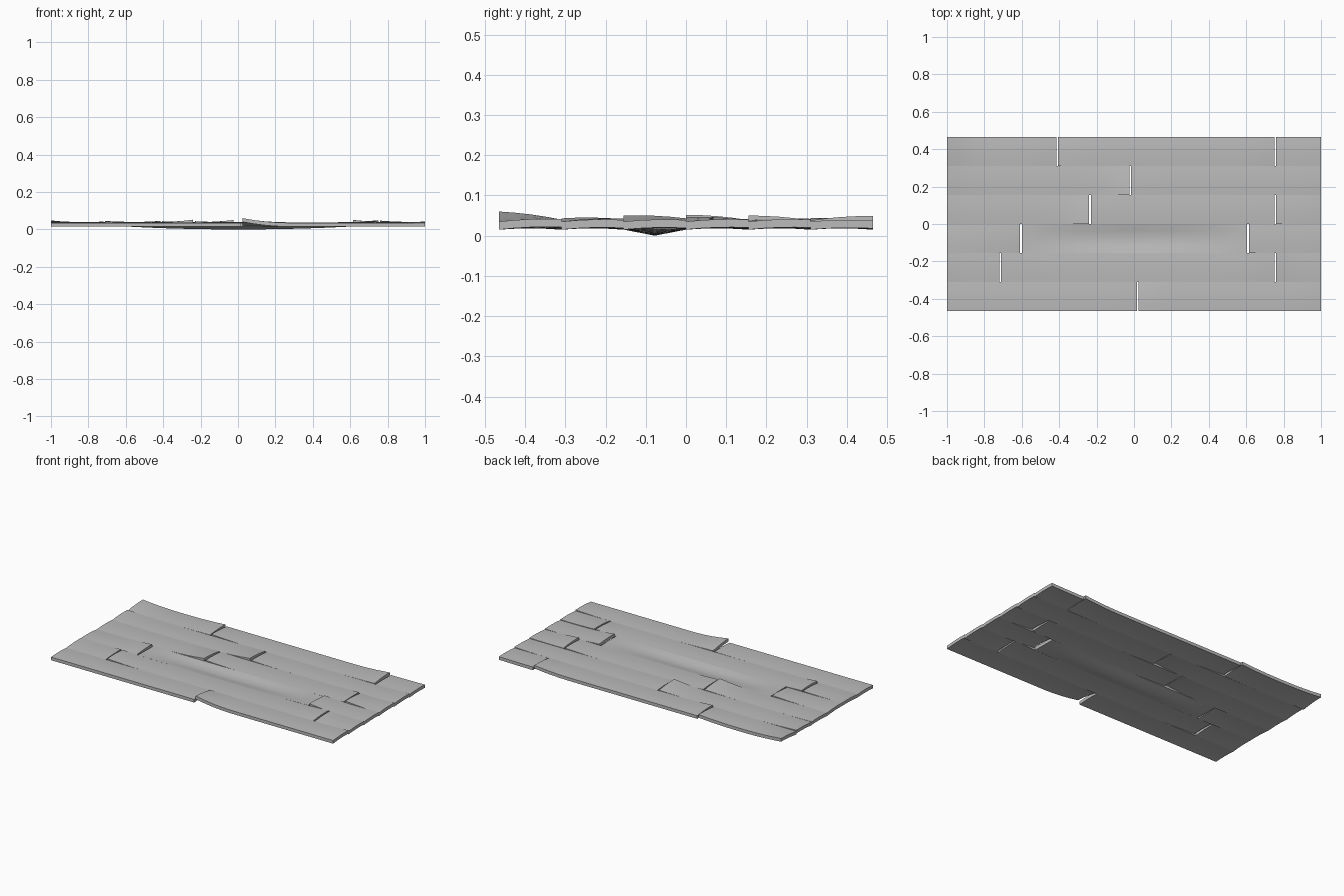
import bpy, bmesh

if "Cube" in bpy.data.objects:
    bpy.data.objects.remove(bpy.data.objects["Cube"], do_unlink=True)

# One weathered grey for every board
grey = bpy.data.materials.new("weathered_grey")
grey.diffuse_color = (0.5, 0.5, 0.5, 1)
grey.use_nodes = True
bsdf = grey.node_tree.nodes["Principled BSDF"]
bsdf.inputs["Base Color"].default_value = (0.5, 0.5, 0.5, 1)
bsdf.inputs["Roughness"].default_value = 0.8

ROW = 0.155       # board width
GAP = 0.005       # half of the gap at each butt joint
THICK = 0.02
BASE = 0.015      # resting height of the underside
REACH = 0.26      # how far a curled corner runs along the board
CROWN = 0.003

# Per row, front to back: butt joint positions
JOINTS = [[0.02], [-0.715, 0.755], [-0.605, 0.61],
          [-0.235, 0.755], [-0.02], [-0.41, 0.755]]

# Corner curl of each board in mm-like units of 0.001:
# left front, left back, right front, right back
CURLS = [
    [(0, 0, 0, 2), (25, 5, 0, 6)],
    [(0, 6, 0, 6), (8, 6, 0, 8), (0, 7, 0, 4)],
    [(6, 0, 0, 8), (2, 0, 2, 0), (15, 8, 0, 4)],
    [(0, 2, 17, 4), (8, 3, 4, 6), (12, 3, 0, 5)],
    [(0, 7, 15, 3), (4, 0, 0, 5)],
    [(0, 13, 2, 10), (9, 0, 3, 14), (0, 0, 0, 3)],
]


def make_board(name, x0, x1, y0, curl, sag):
    """Slab with curled corners, a slight crown and an optional sag."""
    nx, ny = max(8, round((x1 - x0) / 0.06)), 4
    bm = bmesh.new()

    def height(x, v):
        left = max(0, 1 - (x - x0) / REACH) ** 2
        right = max(0, 1 - (x1 - x) / REACH) ** 2
        lf, lb, rf, rb = (c * 0.001 for c in curl)
        z = left * (lf * (1 - v) + lb * v) + right * (rf * (1 - v) + rb * v)
        z += CROWN * (1 - (2 * v - 1) ** 2) * (0 if sag else 1)
        # dip at the middle of the board, deepest along its centre line
        mid = abs(2 * (x - x0) / (x1 - x0) - 1)
        return z - sag * (1 - mid ** 2) * (1 - abs(2 * v - 1))

    grid = []
    for i in range(nx + 1):
        x = x0 + (x1 - x0) * i / nx
        grid.append([bm.verts.new((x, y0 + ROW * j / ny,
                                   BASE + height(x, j / ny)))
                     for j in range(ny + 1)])
    faces = [bm.faces.new((grid[i][j], grid[i][j + 1],
                           grid[i + 1][j + 1], grid[i + 1][j]))
             for i in range(nx) for j in range(ny)]
    # raise a copy for the top surface and close the sides
    ext = bmesh.ops.extrude_face_region(bm, geom=faces, use_keep_orig=True)
    top = [g for g in ext["geom"] if isinstance(g, bmesh.types.BMVert)]
    bmesh.ops.translate(bm, verts=top, vec=(0, 0, THICK))
    bmesh.ops.recalc_face_normals(bm, faces=bm.faces)

    mesh = bpy.data.meshes.new(name)
    bm.to_mesh(mesh)
    bm.free()
    mesh.materials.append(grey)
    board = bpy.data.objects.new(name, mesh)
    bpy.context.collection.objects.link(board)
    return board


# Lay the rows of boards
boards = []
for r, (joints, curls) in enumerate(zip(JOINTS, CURLS)):
    ends = [-1 - GAP] + joints + [1 + GAP]
    for k, curl in enumerate(curls):
        sag = 0.015 if (r, k) == (2, 1) else 0
        boards.append(make_board(f"board_row{r + 1}_{k + 1}",
                                 ends[k] + GAP, ends[k + 1] - GAP,
                                 (r - 3) * ROW, curl, sag))

bpy.ops.object.select_all(action="DESELECT")
for b in boards:
    b.select_set(True)
bpy.context.view_layer.objects.active = boards[0]
bpy.ops.object.shade_smooth_by_angle()
